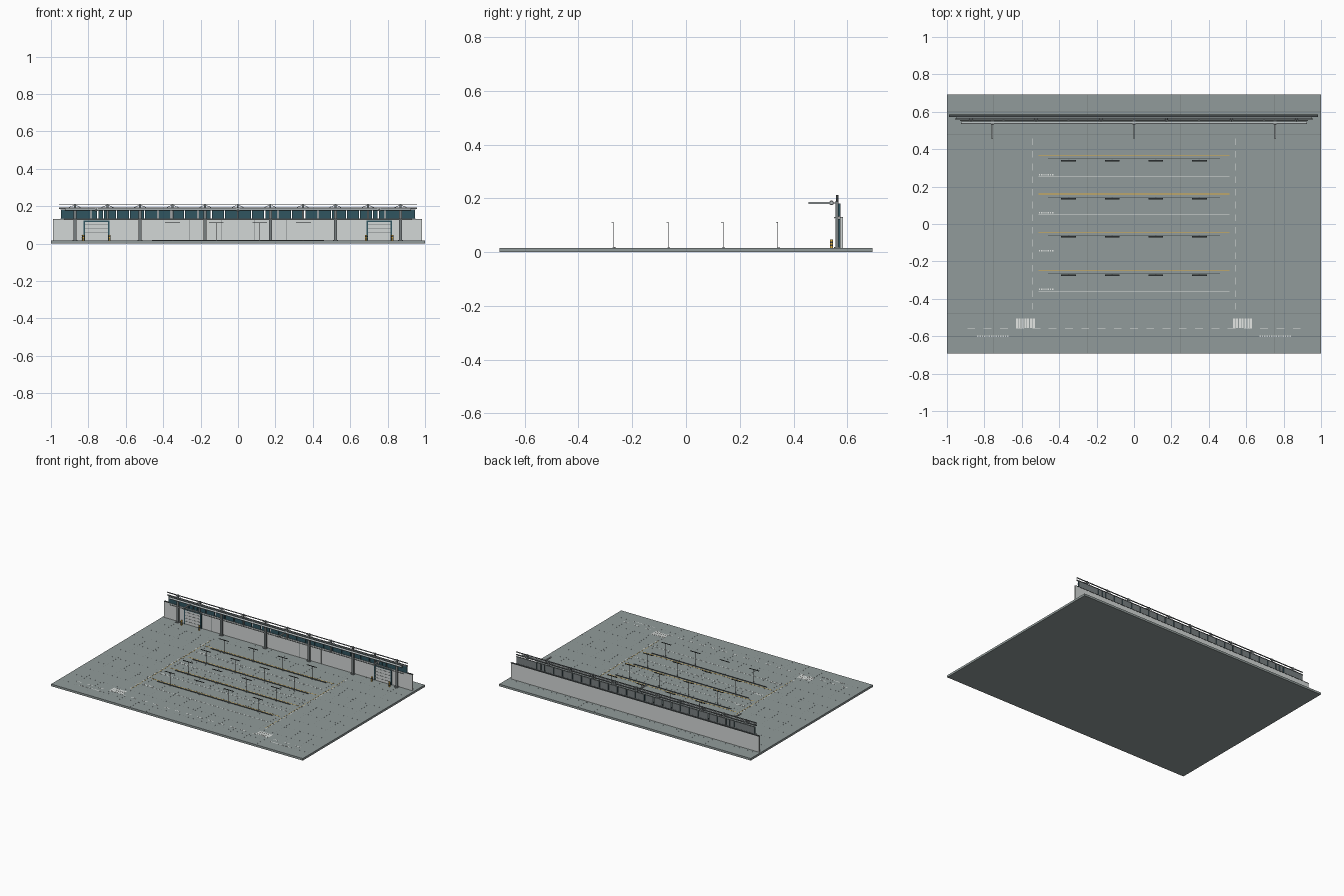
import bpy
import bmesh
from math import radians
from mathutils import Matrix, Vector

cube = bpy.data.objects.get("Cube")
if cube:
    bpy.data.objects.remove(cube, do_unlink=True)


def material(name, rgb):
    m = bpy.data.materials.new(name)
    m.use_nodes = True
    m.diffuse_color = (*rgb, 1)
    bsdf = m.node_tree.nodes["Principled BSDF"]
    bsdf.inputs["Base Color"].default_value = (*rgb, 1)
    bsdf.inputs["Roughness"].default_value = 0.8
    return m


CONCRETE = material("concrete grey", (0.285, 0.33, 0.325))
JOINT = material("joint grey", (0.18, 0.205, 0.205))
WALL = material("pale wall grey", (0.65, 0.68, 0.67))
TEAL = material("dark teal", (0.03, 0.09, 0.115))
STEEL = material("steel grey", (0.19, 0.215, 0.22))
DARK = material("charcoal", (0.06, 0.07, 0.073))
WHITE = material("marking white", (0.82, 0.84, 0.82))
ORANGE = material("marking orange", (0.78, 0.44, 0.05))
PIPE = material("pipe grey", (0.46, 0.5, 0.51))

FLOOR = 0.015
PAINT = FLOOR + 0.0006


class Part:
    """Collects boxes and tubes of one colour into one object."""

    def __init__(self, name, mat):
        self.name, self.mat, self.bm = name, mat, bmesh.new()

    def box(self, x0, x1, y0, y1, z0, z1):
        size = Matrix.Diagonal((x1 - x0, y1 - y0, z1 - z0, 1))
        centre = Matrix.Translation(((x0 + x1) / 2, (y0 + y1) / 2, (z0 + z1) / 2))
        bmesh.ops.create_cube(self.bm, size=1, matrix=centre @ size)
        return self

    def paint(self, x, y, w, d, z=PAINT):
        return self.box(x - w / 2, x + w / 2, y - d / 2, y + d / 2, FLOOR - 0.001, z)

    def tube(self, a, b, r, sides=8):
        a, b = Vector(a), Vector(b)
        axis = b - a
        turn = axis.to_track_quat("Z", "Y").to_matrix().to_4x4()
        bmesh.ops.create_cone(self.bm, cap_ends=True, segments=sides, radius1=r, radius2=r,
                              depth=axis.length, matrix=Matrix.Translation((a + b) / 2) @ turn)
        return self

    def done(self, smooth=False):
        me = bpy.data.meshes.new(self.name)
        self.bm.to_mesh(me)
        self.bm.free()
        me.materials.append(self.mat)
        ob = bpy.data.objects.new(self.name, me)
        bpy.context.collection.objects.link(ob)
        if smooth:
            bpy.ops.object.select_all(action="DESELECT")
            ob.select_set(True)
            bpy.context.view_layer.objects.active = ob
            bpy.ops.object.shade_smooth_by_angle(angle=radians(40))


def steps(start, stop, count):
    return [start + (stop - start) * i / (count - 1) for i in range(count)]


# Floor slab and its hairline expansion joints
Part("floor_slab", CONCRETE).box(-1, 1, -0.693, 0.693, 0, FLOOR).done()
joints = Part("floor_joints", JOINT)
for x in steps(-0.875, 0.875, 15):
    joints.paint(x, 0, 0.0003, 1.386, FLOOR + 0.0002)
for y in steps(-0.6, 0.6, 11):
    joints.paint(0, y, 2, 0.0003, FLOOR + 0.0002)
joints.done()

# White markings: dashed borders, crossings and label dabs
white = Part("white_markings", WHITE)
orange = Part("orange_lane_lines", ORANGE)
for side in (-1, 1):
    for y in steps(0.44, -0.44, 14):
        white.paint(side * 0.541, y, 0.004, 0.036)
    for i in range(7):
        white.paint(side * (0.536 + 0.015 * i), -0.53, 0.011, 0.052)
    for x in steps(0.675, 0.835, 14):
        white.paint(side * x, -0.6, 0.007, 0.006)
    orange.paint(side * 0.532, 0, 0.0015, 0.9)
for x in steps(-0.87, 0.87, 21):
    white.paint(x, -0.56, 0.042, 0.005)

# Four lanes, each with an orange line, a low rail, a white line and slim posts
rails = Part("floor_rails", DARK)
posts = Part("lane_posts", STEEL)
heads = Part("lane_post_heads", DARK)
for lane in steps(0.364, -0.248, 4):
    orange.paint(0, lane, 1.02, 0.0035)
    white.paint(0, lane - 0.111, 1.02, 0.0025)
    for x in steps(-0.505, -0.435, 7):
        white.paint(x, lane - 0.1, 0.007, 0.008)
    rail = lane - 0.016
    rails.box(-0.46, 0.46, rail - 0.001, rail + 0.001, FLOOR, 0.019)
    post = lane - 0.022
    for x in (-0.35, -0.117, 0.117, 0.35):
        posts.paint(x, post, 0.008, 0.007, 0.018)
        posts.box(x - 0.0009, x + 0.0009, post - 0.0009, post + 0.0009, FLOOR, 0.11)
        heads.box(x - 0.039, x + 0.039, post - 0.007, post + 0.001, 0.11, 0.112)
for part in (white, orange, rails, posts, heads):
    part.done()

# Rear wall with coping and panel seams
Part("rear_wall", WALL).box(-0.99, 0.985, 0.572, 0.583, FLOOR, 0.128).done()
Part("wall_coping", DARK).box(-0.99, 0.985, 0.5715, 0.5845, 0.128, 0.1305).done()
seams = Part("wall_seams", STEEL)
for x in steps(-0.783, 0.783, 10):
    seams.box(x - 0.0005, x + 0.0005, 0.5714, 0.573, FLOOR, 0.128)
seams.done()

# Clerestory band: teal panels with steel backs and narrow open gaps
band = Part("clerestory_panels", TEAL)
backs = Part("clerestory_backs", STEEL)
edges = [-0.95, -0.785, -0.75, -0.72, -0.65, -0.58]
edges += steps(-0.5, 0.5, 15)
edges += [0.58, 0.65, 0.72, 0.75, 0.785, 0.95]
for a, b in zip(edges, edges[1:]):
    band.box(a + 0.003, b - 0.003, 0.566, 0.572, 0.134, 0.179)
    backs.box(a + 0.003, b - 0.003, 0.572, 0.574, 0.134, 0.179)
band.done()
backs.done()
trim = Part("clerestory_rails", STEEL)
for z in (0.132, 0.18):
    trim.box(-0.95, 0.95, 0.565, 0.574, z - 0.0015, z + 0.0015)
trim.done()

# Columns on base plates
columns = Part("columns", STEEL)
for x in steps(-0.872, 0.869, 6):
    columns.box(x - 0.008, x + 0.008, 0.556, 0.567, FLOOR, 0.19)
    columns.paint(x, 0.561, 0.026, 0.022, 0.019)
columns.done()

# Roof truss: two chords, posts and short knee braces
truss = Part("roof_truss", STEEL)
for z, half in ((0.189, 0.003), (0.208, 0.002)):
    truss.box(-0.957, 0.957, 0.558, 0.565, z - half, z + half)
for x in steps(-0.872, 0.869, 11):
    truss.box(x - 0.005, x + 0.005, 0.557, 0.567, 0.132, 0.212)
    for side in (-1, 1):
        truss.tube((x, 0.5615, 0.207), (x + side * 0.035, 0.5615, 0.191), 0.0012, 6)
truss.done()

# Service pipes along the wall
pipe = Part("service_pipes", PIPE)
pipe.tube((-0.925, 0.541, 0.183), (0.925, 0.541, 0.183), 0.007, 12)
pipe.tube((-0.93, 0.553, 0.128), (0.93, 0.553, 0.128), 0.0025)
pipe.done(smooth=True)
hangers = Part("pipe_hangers", STEEL)
for x in steps(-0.872, 0.869, 6):
    hangers.box(x - 0.003, x + 0.003, 0.541, 0.56, 0.181, 0.185)
    hangers.box(x - 0.003, x + 0.003, 0.552, 0.558, 0.126, 0.13)
hangers.done()

# Cantilever arms clamped around the pipe
arms = Part("cantilever_arms", PIPE)
for x in (-0.757, 0, 0.755):
    arms.box(x - 0.004, x + 0.004, 0.455, 0.545, 0.179, 0.187)
    arms.tube((x - 0.008, 0.541, 0.183), (x + 0.008, 0.541, 0.183), 0.009, 12)
arms.done(smooth=True)

# Roller doors with frames, ribs and banded bollards
leaf = Part("door_leaves", WALL)
frame = Part("door_frames", TEAL)
ribs = Part("door_ribs", STEEL)
yellow = Part("bollards", ORANGE)
stripes = Part("bollard_stripes", DARK)
for x in (-0.757, 0.755):
    leaf.box(x - 0.062, x + 0.062, 0.568, 0.573, FLOOR, 0.116)
    for side in (-1, 1):
        e = x + side * 0.065
        frame.box(e - 0.004, e + 0.004, 0.565, 0.573, FLOOR, 0.122)
        p = x + side * 0.07
        yellow.tube((p, 0.541, FLOOR), (p, 0.541, 0.047), 0.006, 12)
        for z in (0.022, 0.034):
            stripes.tube((p, 0.541, z), (p, 0.541, z + 0.006), 0.0063, 12)
    frame.box(x - 0.069, x + 0.069, 0.565, 0.573, 0.115, 0.123)
    for z in steps(0.035, 0.1, 4):
        ribs.box(x - 0.061, x + 0.061, 0.567, 0.569, z - 0.0012, z + 0.0012)
for part in (leaf, frame, ribs):
    part.done()
for part in (yellow, stripes):
    part.done(smooth=True)
